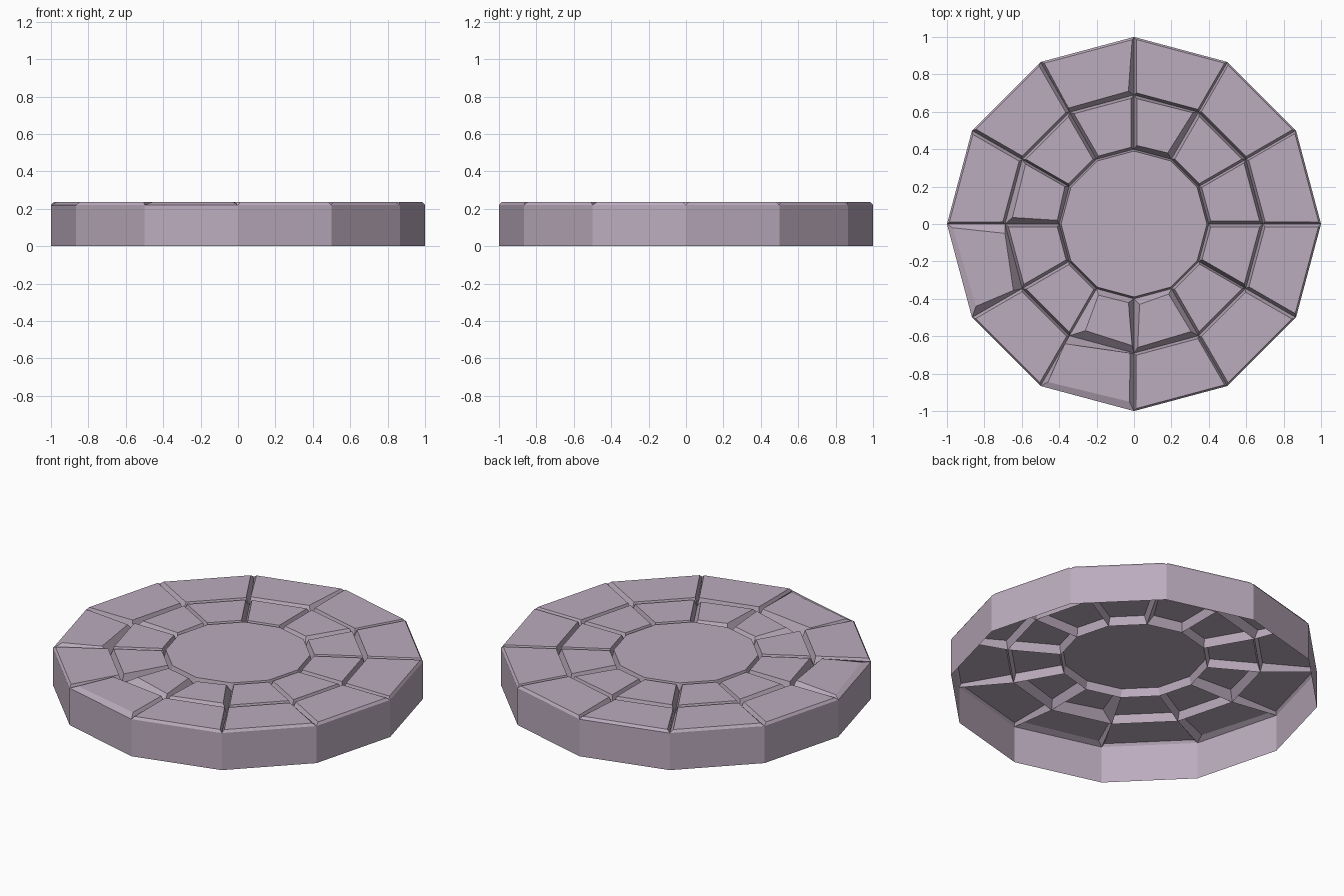
import bpy, bmesh, math, random
from mathutils import Vector

if "Cube" in bpy.data.objects:
    bpy.data.objects.remove(bpy.data.objects["Cube"])

random.seed(4)
N = 12
TOP, RIM, GROOVE = 0.235, 0.22, 0.187
R_OUT, R_MID, R_IN = 1.0, 0.69, 0.4

stone = bpy.data.materials.new("mauve_stone")
stone.diffuse_color = (0.50, 0.41, 0.51, 1)
stone.use_nodes = True
stone.node_tree.nodes["Principled BSDF"].inputs["Base Color"].default_value = stone.diffuse_color


def polar(r, i, z):
    a = math.tau * i / N
    return Vector((r * math.cos(a), r * math.sin(a), z))


def finish(name, bm):
    bmesh.ops.remove_doubles(bm, verts=bm.verts, dist=1e-5)
    me = bpy.data.meshes.new(name)
    bm.to_mesh(me)
    bm.free()
    me.materials.append(stone)
    ob = bpy.data.objects.new(name, me)
    bpy.context.collection.objects.link(ob)


def raised_tile(bm, base, top):
    """Flat tile top with sloping sides down to the groove lines."""
    b = [bm.verts.new(p) for p in base]
    t = [bm.verts.new(p) for p in top]
    bm.faces.new(t)
    n = len(b)
    for k in range(n):
        j = (k + 1) % n
        bm.faces.new((b[k], b[j], t[j], t[k]))


def inset(base, dists):
    """Move each side inwards by its own distance and intersect neighbours."""
    n = len(base)
    pts = []
    for k in range(n):
        p, prev, nxt = (base[i].to_2d() for i in (k, k - 1, (k + 1) % n))
        d1, d2 = (p - prev).normalized(), (nxt - p).normalized()
        n1, n2 = Vector((-d1.y, d1.x)), Vector((-d2.y, d2.x))
        c1, c2 = dists[k - 1], dists[k]
        det = n1.x * n2.y - n1.y * n2.x
        q = p + Vector(((c1 * n2.y - c2 * n1.y) / det, (n1.x * c2 - n2.x * c1) / det))
        pts.append(Vector((q.x, q.y, TOP)))
    return pts


def tile_ring(name, r0, r1, z1, outer_gap, worn):
    bm = bmesh.new()
    for i in range(N):
        # order: inner start, outer start, outer end, inner end
        base = [polar(r0, i, GROOVE), polar(r1, i, z1),
                polar(r1, i + 1, z1), polar(r0, i + 1, GROOVE)]
        if i in worn:
            top = [Vector((x, y, TOP)) for x, y in worn[i]]
        else:
            g = lambda: random.uniform(0.010, 0.018)
            top = inset(base, [g(), outer_gap, g(), 0.014])
        raised_tile(bm, base, top)
    finish(name, bm)


# Outer wall, open underneath
bm = bmesh.new()
for i in range(N):
    bm.faces.new([bm.verts.new(p) for p in (
        polar(R_OUT, i, 0), polar(R_OUT, i + 1, 0),
        polar(R_OUT, i + 1, RIM), polar(R_OUT, i, RIM))])
finish("outer_wall", bm)

# Outer paving ring, with a few chipped tiles
tile_ring("outer_tiles", R_MID, R_OUT, RIM, 0.010, {
    3: [(-0.03, 0.71), (-0.01, 0.985), (-0.48, 0.86), (-0.35, 0.62)],
    6: [(-0.69, -0.05), (-0.97, -0.02), (-0.845, -0.44), (-0.645, -0.355)],
    8: [(-0.37, -0.64), (-0.46, -0.845), (-0.025, -0.95), (-0.02, -0.69)],
})

# Inner paving ring
tile_ring("inner_tiles", R_IN, R_MID, GROOVE, 0.014, {
    2: [(0.18, 0.38), (0.315, 0.595), (0.015, 0.67), (0.015, 0.42)],
    5: [(-0.37, 0.20), (-0.58, 0.32), (-0.65, 0.035), (-0.41, 0.02)],
    8: [(-0.19, -0.38), (-0.26, -0.57), (-0.01, -0.65), (-0.03, -0.42)],
    9: [(0.03, -0.43), (0.02, -0.66), (0.305, -0.575), (0.185, -0.375)],
})

# Central twelve-sided slab
bm = bmesh.new()
raised_tile(bm, [polar(R_IN, i, GROOVE) for i in range(N)],
            [polar(R_IN - 0.01, i, TOP) for i in range(N)])
finish("centre_slab", bm)
